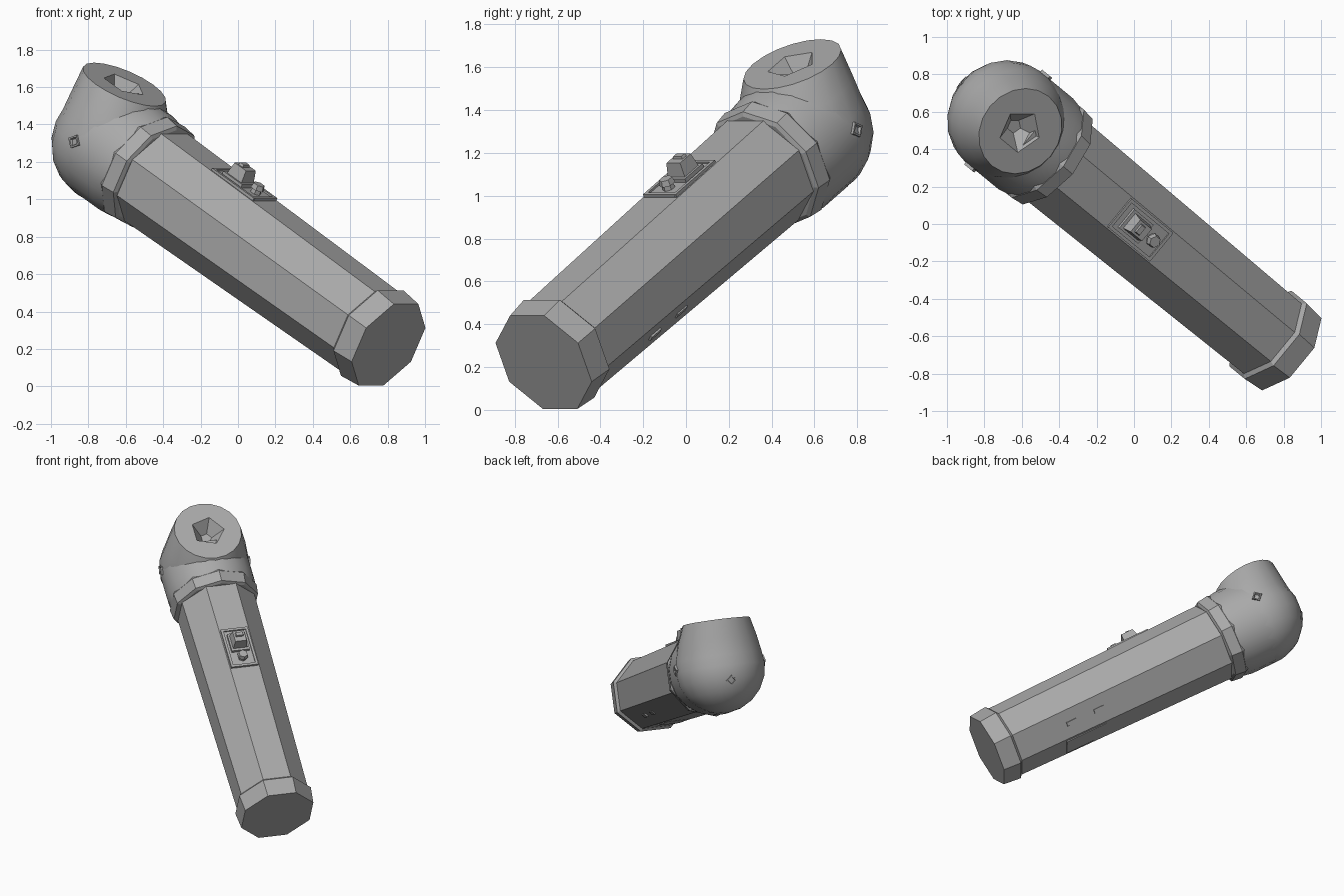
import bpy, bmesh, math
from math import sin, cos, pi
from mathutils import Vector, Matrix

if "Cube" in bpy.data.objects:
    bpy.data.objects.remove(bpy.data.objects["Cube"])

grey = bpy.data.materials.new("matte grey")
grey.use_nodes = True
GREY = (0.4, 0.4, 0.4, 1)
grey.diffuse_color = GREY
grey.node_tree.nodes["Principled BSDF"].inputs["Base Color"].default_value = GREY

# Frame of the torch: local y runs tail to head, local z to the switch and lens
along = Vector((-0.675, 0.555, 0.486)).normalized()
side = along.cross(Vector((0, 0, 1))).normalized()
up = side.cross(along)
FRAME = Matrix((side, along, up)).transposed().to_4x4()
FRAME.translation = (0.805, -0.665, 0.222)


def finish(name, bm, local=Matrix(), smooth=None):
    """Turn a bmesh into a named object standing in the torch frame."""
    bmesh.ops.recalc_face_normals(bm, faces=bm.faces)
    mesh = bpy.data.meshes.new(name)
    bm.to_mesh(mesh)
    bm.free()
    mesh.transform(FRAME @ local)
    mesh.materials.append(grey)
    if smooth:
        mesh.shade_smooth()
        mesh.set_sharp_from_angle(angle=math.radians(smooth))
    obj = bpy.data.objects.new(name, mesh)
    bpy.context.collection.objects.link(obj)
    return obj


def loft(name, rings, sides, local=Matrix(), smooth=None, turn=0.5):
    """Join rings of (height, radius, shift, corners) and cap both ends."""
    bm = bmesh.new()
    loops = []
    for height, radius, shift, corners in rings:
        loop = []
        for i in range(sides):
            ang = (i + turn) * 2 * pi / sides
            r = radius
            if corners:
                step = 2 * pi / corners
                r *= cos(step / 2) / cos(ang % step - step / 2)
            loop.append(bm.verts.new((r * cos(ang), r * sin(ang) + shift, height)))
        loops.append(loop)
    for low, high in zip(loops, loops[1:]):
        for i in range(sides):
            j = (i + 1) % sides
            bm.faces.new((low[i], low[j], high[j], high[i]))
    bm.faces.new(loops[0][::-1])
    bm.faces.new(loops[-1])
    return finish(name, bm, local, smooth)


def tube(name, profile, sides, smooth=None):
    """Rings (distance along, radius) about the torch axis."""
    return loft(name, [(t, r, 0, 0) for t, r in profile], sides,
                Matrix.Rotation(-pi / 2, 4, 'X'), smooth)


def block(name, centre, size, top=1.0, tilt=0.0):
    """Box with an optionally narrower top, tilted around the torch axis."""
    bm = bmesh.new()
    bmesh.ops.create_cube(bm, size=1)
    for v in bm.verts:
        k = top if v.co.z > 0 else 1
        v.co = Vector((v.co.x * size[0] * k, v.co.y * size[1] * k, v.co.z * size[2]))
    return finish(name, bm, Matrix.Rotation(tilt, 4, 'Y') @ Matrix.Translation(centre))


# Eight-sided handle, tail cap and neck collar
tube("handle", [(0.1, 0.262), (1.92, 0.288)], 8)
tube("tail_cap", [(0, 0.27), (0.13, 0.283), (0.15, 0.262)], 8)
tube("neck_collar", [(1.84, 0.29), (1.85, 0.31), (1.93, 0.32), (1.96, 0.30)], 10)
tube("neck", [(1.88, 0.297), (2.0, 0.318), (2.2, 0.318)], 20, 40)

# Rounded head: dome below, flat lens rim above, five-sided lamp recess
HEAD = 2.2
R = 0.32
rings = []
for deg in (-88, -70, -52, -35, -17, 0, 14):
    a = math.radians(deg)
    rings.append((R * sin(a), R * cos(a), 0, 0))
rings += [(0.20, 0.282, 0.03, 0), (0.328, 0.24, 0.075, 0),
          (0.328, 0.12, 0.075, 5), (0.24, 0.04, 0.075, 5)]
loft("lamp_head", rings, 20, Matrix.Translation((0, HEAD, 0)), 40, turn=0)

# Four-sided sockets around the head
for name, facing in (("left_socket", (1, 0, 0)), ("right_socket", (-1, 0, 0)),
                     ("front_socket", (0, 0.9, -0.4))):
    d = Vector(facing).normalized()
    place = Matrix.Translation(Vector((0, HEAD, 0.02)) + d * R)
    place = place @ d.to_track_quat('Z', 'Y').to_matrix().to_4x4()
    loft(name, [(-0.03, 0.04, 0, 0), (0.008, 0.04, 0, 0),
                (0.008, 0.028, 0, 0), (-0.02, 0.012, 0, 0)], 4, place, turn=0)

# Switch plate with raised rim, slider and round button
T, TOP = 1.29, 0.255
block("switch_plate", (0, T, TOP), (0.17, 0.31, 0.015))
for s in (-1, 1):
    block("switch_rim_side", (s * 0.09, T, TOP), (0.018, 0.33, 0.034))
    block("switch_rim_end", (0, T + s * 0.157, TOP), (0.18, 0.018, 0.034))
block("switch_slider_base", (0, T + 0.04, TOP + 0.012), (0.13, 0.15, 0.03))
block("switch_slider", (0, T + 0.04, TOP + 0.05), (0.11, 0.12, 0.09), 0.75)
block("switch_slider_grip", (0, T + 0.05, TOP + 0.1), (0.06, 0.035, 0.016), 0.8)
loft("switch_button", [(0, 0.032, 0, 0), (0.03, 0.028, 0, 0), (0.032, 0.04, 0, 0),
                       (0.06, 0.032, 0, 0)], 6, Matrix.Translation((0, T - 0.09, TOP)))

# Low plate and ribs under the handle
block("underside_plate", (0, 0.67, -0.247), (0.16, 0.32, 0.016))
for t in (0.59, 0.81):
    block("underside_rib", (0, t, 0.248), (0.03, 0.08, 0.02), tilt=math.radians(135))
